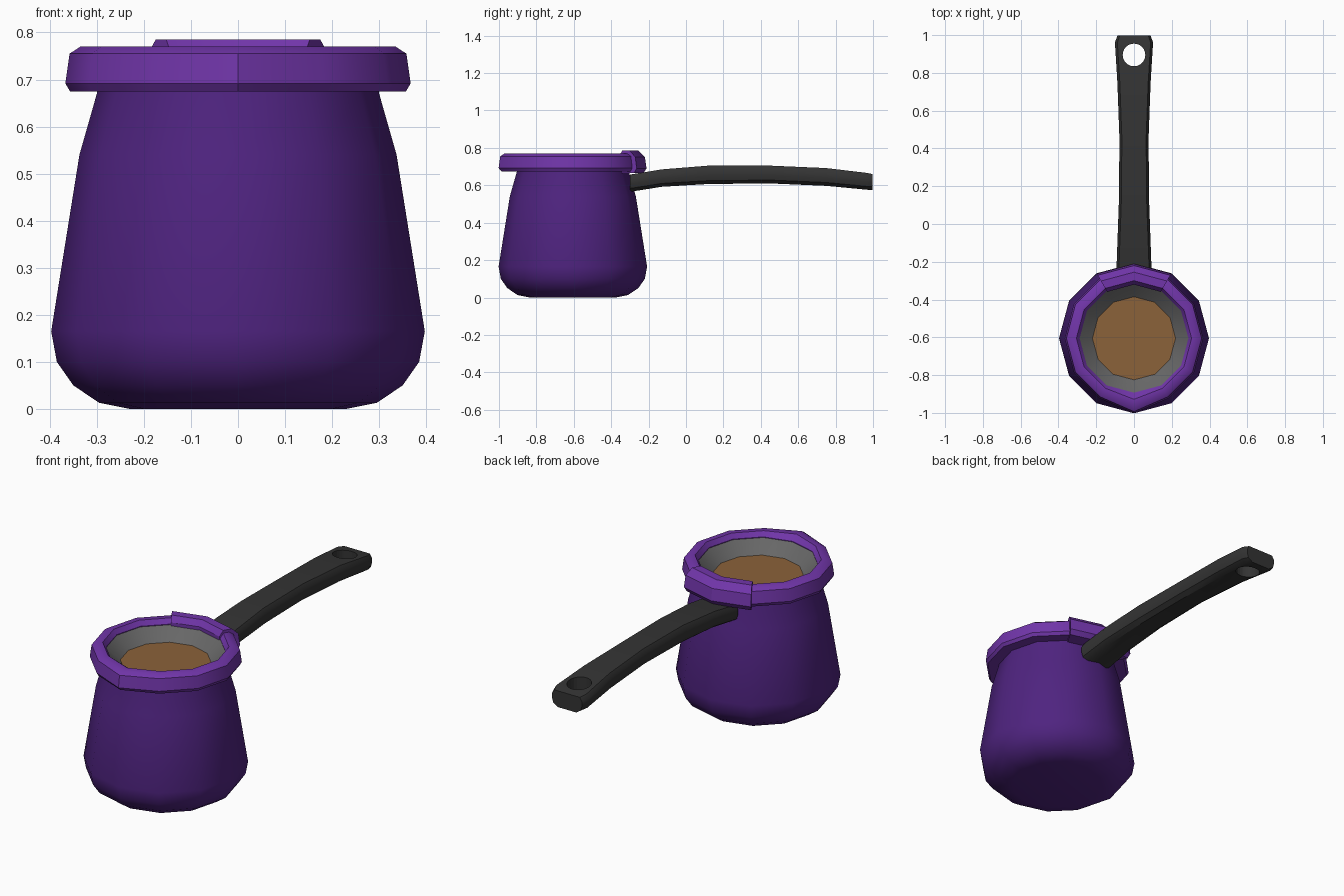
import bpy, bmesh, math

if "Cube" in bpy.data.objects:
    bpy.data.objects.remove(bpy.data.objects["Cube"])

CY = -0.605   # pot axis in y


def mat(name, rgb):
    m = bpy.data.materials.new(name)
    m.diffuse_color = (*rgb, 1)
    m.use_nodes = True
    m.node_tree.nodes["Principled BSDF"].inputs["Base Color"].default_value = m.diffuse_color
    return m


BODY = mat("deep purple", (0.078, 0.017, 0.215))
RIM = mat("light purple", (0.165, 0.036, 0.40))
HANDLE = mat("charcoal", (0.034, 0.034, 0.034))
STEEL = mat("grey steel", (0.135, 0.135, 0.135))
COFFEE = mat("coffee brown", (0.26, 0.122, 0.042))


def finish(bm, name, material, angle=35):
    bmesh.ops.recalc_face_normals(bm, faces=bm.faces)
    me = bpy.data.meshes.new(name)
    bm.to_mesh(me)
    bm.free()
    me.materials.append(material)
    ob = bpy.data.objects.new(name, me)
    bpy.context.collection.objects.link(ob)
    smooth(ob, angle)
    return ob


def smooth(ob, angle):
    bpy.ops.object.select_all(action='DESELECT')
    ob.select_set(True)
    bpy.context.view_layer.objects.active = ob
    bpy.ops.object.shade_smooth_by_angle(angle=math.radians(angle))


def face_up(ob):
    """Make an open surface face upwards."""
    if ob.data.polygons[0].normal.z < 0:
        ob.data.flip_normals()


def loft(bm, rings, loop_rings, loop_profile):
    """Skin quads between successive rings of points."""
    vs = [[bm.verts.new(p) for p in r] for r in rings]
    n, m = len(vs), len(vs[0])
    for i in range(n if loop_rings else n - 1):
        for j in range(m if loop_profile else m - 1):
            a, b = vs[i], vs[(i + 1) % n]
            k = (j + 1) % m
            bm.faces.new((a[j], b[j], b[k], a[k]))
    return vs


def lathe(profile, degrees, closed_profile=False, pull=0.0):
    """Turn an (r, z[, spout weight]) profile; the front column is pulled into a spout."""
    rings = []
    for d in degrees:
        c, s = math.cos(math.radians(d)), math.sin(math.radians(d))
        ring = []
        for p in profile:
            r = p[0]
            if pull and d == 270:
                r += pull * p[2]
            ring.append((r * c, CY + r * s, p[1]))
        rings.append(ring)
    bm = bmesh.new()
    vs = loft(bm, rings, len(degrees) == 12, closed_profile)
    return bm, vs


ALL = range(0, 360, 30)

# Pot body with closed base
bm, vs = lathe([(0.23, 0), (0.295, 0.013), (0.35, 0.05), (0.385, 0.10),
                (0.397, 0.165), (0.337, 0.54), (0.30, 0.67), (0.298, 0.70)], ALL)
bm.faces.new([c[0] for c in vs])
finish(bm, "pot_body", BODY, 40)

# Rim with a small pouring spout at the front
rim = [(0.295, 0.675, 0), (0.357, 0.675, 0.8), (0.367, 0.692, 1), (0.358, 0.755, 1),
       (0.335, 0.77, 1), (0.305, 0.77, 0.6), (0.288, 0.745, 0)]
bm, vs = lathe(rim, ALL, True, 0.03)
finish(bm, "rim", RIM)

# Raised clip wrapping the back of the rim
clip = [(0.30, 0.665), (0.378, 0.665), (0.394, 0.69), (0.385, 0.752),
        (0.35, 0.785), (0.305, 0.785), (0.284, 0.755), (0.284, 0.73)]
bm, vs = lathe(clip, (60, 90, 120), True)
bm.faces.new(vs[0])
bm.faces.new(vs[-1])
finish(bm, "rim_clip", RIM, 29)

# Inner wall
bm, vs = lathe([(0.289, 0.742), (0.25, 0.705), (0.215, 0.675)], ALL)
face_up(finish(bm, "inner_wall", STEEL, 40))

# Coffee surface
bm = bmesh.new()
bm.faces.new([bm.verts.new((0.22 * math.cos(math.radians(d)),
                            CY + 0.22 * math.sin(math.radians(d)), 0.68)) for d in ALL])
face_up(finish(bm, "coffee", COFFEE))

# Handle: (y, half width, bottom z, top z)
stations = [(-0.30, 0.095, 0.565, 0.657), (-0.13, 0.089, 0.592, 0.685),
            (0.12, 0.080, 0.607, 0.705), (0.45, 0.077, 0.610, 0.705),
            (0.75, 0.088, 0.597, 0.692), (0.96, 0.101, 0.577, 0.667),
            (0.998, 0.088, 0.574, 0.660)]
rings = []
for y, w, b, t in stations:
    half = [(w * 0.62, b), (w * 0.92, b + 0.018), (w, b + 0.042),
            (w, t - 0.022), (w - 0.013, t)]
    rings.append([(x, y, z) for x, z in half] + [(-x, y, z) for x, z in reversed(half)])
bm = bmesh.new()
vs = loft(bm, rings, False, True)
bm.faces.new(vs[0])
bm.faces.new(vs[-1])
handle = finish(bm, "handle", HANDLE)

# Hanging hole through the handle end
bpy.ops.mesh.primitive_cylinder_add(vertices=24, radius=0.06, depth=0.5, location=(0, 0.895, 0.63))
cutter = bpy.context.object
cutter.name = "hole_cutter"
cutter.hide_render = True
cutter.data.materials.append(HANDLE)
mod = handle.modifiers.new("hole", 'BOOLEAN')
mod.operation = 'DIFFERENCE'
mod.solver = 'EXACT'
mod.object = cutter
bpy.ops.object.select_all(action='DESELECT')
handle.select_set(True)
bpy.context.view_layer.objects.active = handle
bpy.ops.object.modifier_apply(modifier=mod.name)
bpy.data.objects.remove(cutter, do_unlink=True)
smooth(handle, 35)
